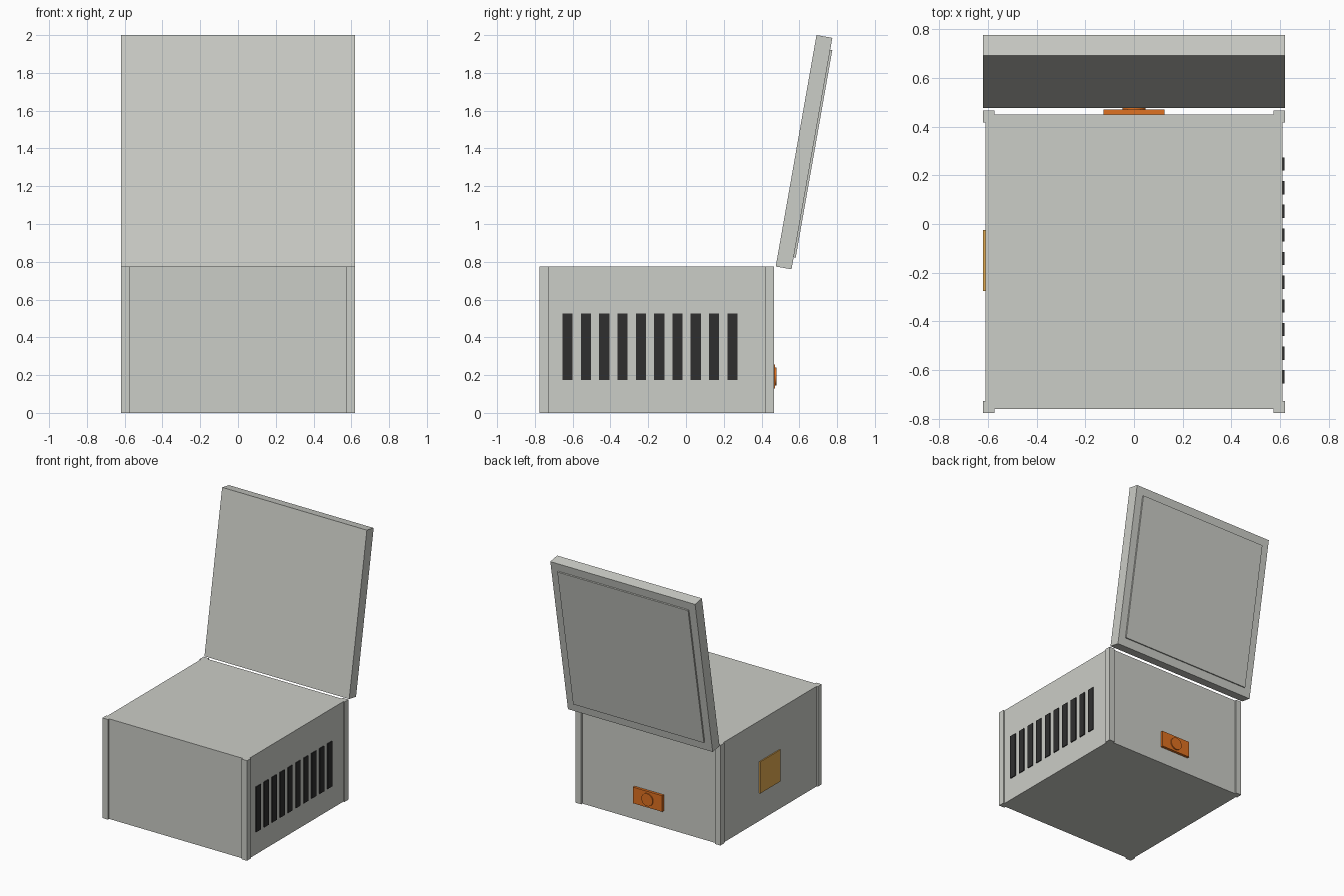
import bpy
from math import radians
from mathutils import Matrix, Vector

cube = bpy.data.objects.get("Cube")
if cube:
    bpy.data.objects.remove(cube, do_unlink=True)


def material(name, rgb):
    mat = bpy.data.materials.new(name)
    mat.use_nodes = True
    color = (*rgb, 1)
    mat.diffuse_color = color
    mat.node_tree.nodes["Principled BSDF"].inputs["Base Color"].default_value = color
    return mat


GREY = material("warm grey", (0.60, 0.61, 0.57))
BLACK = material("vent black", (0.028, 0.028, 0.028))
ORANGE = material("latch orange", (0.74, 0.165, 0.015))
YELLOW = material("label yellow", (0.75, 0.40, 0.08))


def box(name, low, high, mat, frame=Matrix()):
    """Box between two corners, placed in an optional tilted frame."""
    low, high = Vector(low), Vector(high)
    bpy.ops.mesh.primitive_cube_add(size=1)
    obj = bpy.context.object
    obj.name = name
    obj.data.transform(Matrix.Translation((low + high) / 2)
                       @ Matrix.Diagonal((*(high - low), 1)))
    obj.matrix_world = frame
    obj.data.materials.append(mat)
    return obj


HEIGHT = 0.775
HALF = 0.62

# Case with four corner posts
box("case", (-0.61, -0.76, 0), (0.61, 0.45, HEIGHT), GREY)
for side, x in (("right", -HALF), ("left", HALF - 0.048)):
    for end, y in (("front", -0.775), ("back", 0.417)):
        box(f"{end}_{side}_post", (x, y, 0), (x + 0.048, y + 0.048, HEIGHT), GREY)

# Open lid, leaning back from its hinge edge, with a raised back panel
hinge = Matrix.Translation((0, 0.475, HEIGHT)) @ Matrix.Rotation(radians(-10), 4, "X")
box("lid", (-HALF, 0, 0), (HALF, 0.085, 1.244), GREY, hinge)
box("lid_panel", (-0.56, 0.08, 0.065), (0.56, 0.096, 1.18), GREY, hinge)

# Row of vent slots
for i in range(10):
    y = -0.627 + 0.097 * i
    box(f"vent_{i + 1}", (0.605, y - 0.027, 0.175), (0.617, y + 0.027, 0.525), BLACK)

# Label plate on the opposite side
box("label_plate", (-0.619, -0.275, 0.215), (-0.605, -0.025, 0.46), YELLOW)

# Latch plate with a round button
box("latch_plate", (-0.125, 0.445, 0.13), (0.125, 0.47, 0.255), ORANGE)
bpy.ops.mesh.primitive_cylinder_add(vertices=32, radius=0.048, depth=0.02,
                                    location=(0, 0.468, 0.192),
                                    rotation=(radians(90), 0, 0))
button = bpy.context.object
button.name = "latch_button"
button.data.materials.append(ORANGE)
bpy.ops.object.shade_smooth_by_angle()
